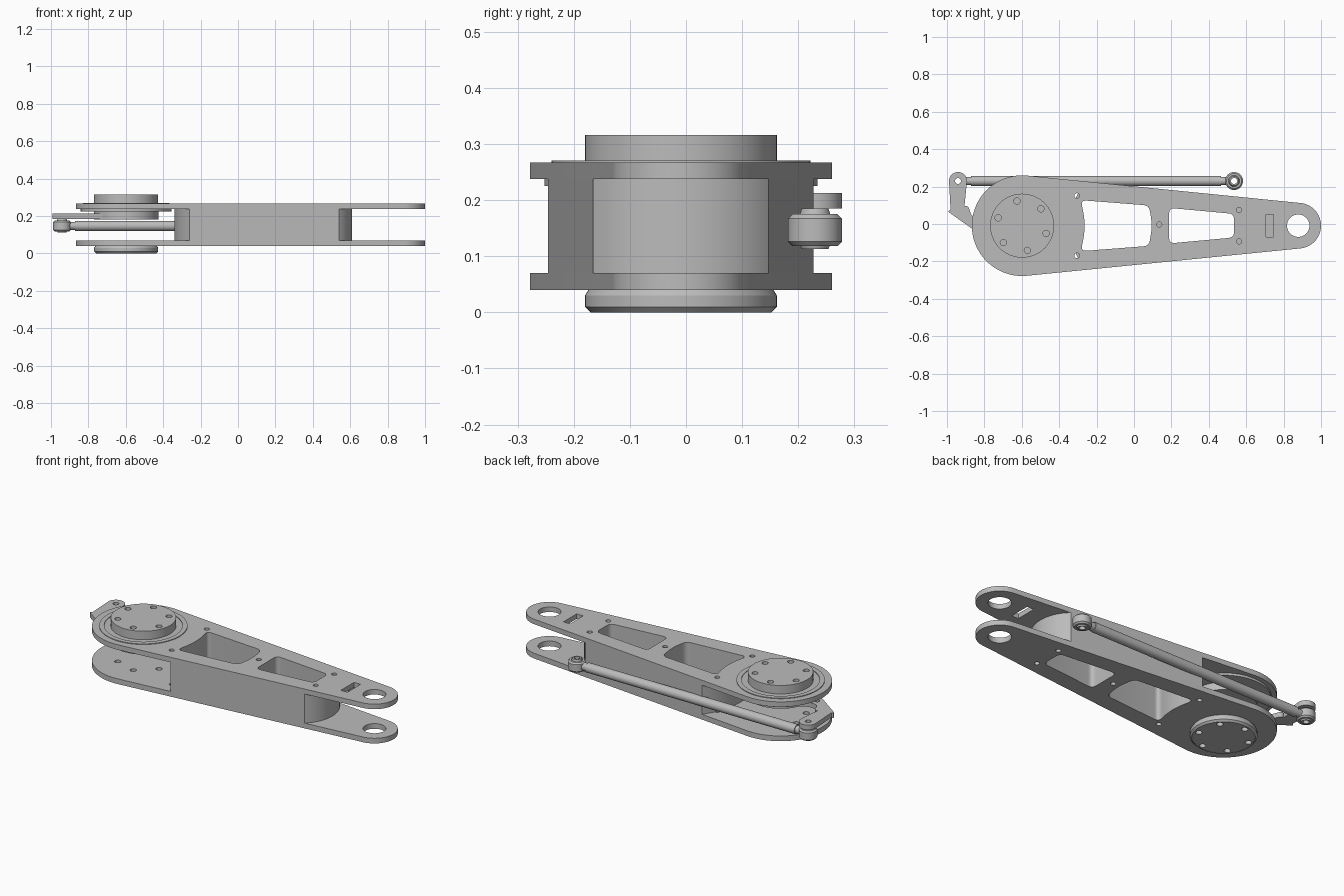
import bpy, bmesh
from math import sin, cos, pi, radians, sqrt, asin
from mathutils import Vector, Matrix

if "Cube" in bpy.data.objects:
    bpy.data.objects.remove(bpy.data.objects["Cube"])

metal = bpy.data.materials.new("machined_grey")
metal.use_nodes = True
GREY = (0.5, 0.5, 0.5, 1)
metal.diffuse_color = GREY
metal.node_tree.nodes["Principled BSDF"].inputs["Base Color"].default_value = GREY

CY = -0.009                      # centre line of the arm
JOINT = Vector((-0.598, CY))     # big pivot
TIP = Vector((0.878, CY))        # small pivot
R_JOINT, R_TIP = 0.269, 0.122
PIN_Y = 0.23
SLOPE = (R_JOINT - R_TIP) / (TIP.x - JOINT.x)
TILT = asin(SLOPE)


def finish(name, mesh):
    mesh.materials.clear()
    mesh.materials.append(metal)
    for p in mesh.polygons:
        p.use_smooth = True
        p.material_index = 0
    mesh.set_sharp_from_angle(angle=radians(30))
    ob = bpy.data.objects.new(name, mesh)
    bpy.context.collection.objects.link(ob)
    return ob


def arc(c, r, a0, a1, n=32):
    return [(c[0] + r * cos(a0 + (a1 - a0) * i / n),
             c[1] + r * sin(a0 + (a1 - a0) * i / n)) for i in range(n + 1)]


def circle(c, r, n=24):
    return arc(c, r, 0, 2 * pi, n)[:-1]


def rounded(points, r, n=6):
    """Polygon with its corners softened by short curves."""
    out = []
    for i, p in enumerate(points):
        p = Vector(p)
        a = (Vector(points[i - 1]) - p).normalized()
        b = (Vector(points[(i + 1) % len(points)]) - p).normalized()
        rad = r[i] if isinstance(r, list) else r
        p0, p1 = p + a * rad, p + b * rad
        for k in range(n + 1):
            t = k / n
            out.append(tuple(p0 * (1 - t) ** 2 + p * 2 * t * (1 - t) + p1 * t * t))
    return out


def slab(name, z0, z1, outline, holes=()):
    """Flat part cut from sheet: outline with holes, between two heights."""
    cu = bpy.data.curves.new(name, 'CURVE')
    cu.dimensions, cu.fill_mode = '2D', 'BOTH'
    cu.extrude = (z1 - z0) / 2
    for loop in [outline, *holes]:
        sp = cu.splines.new('POLY')
        sp.points.add(len(loop) - 1)
        for pt, (x, y) in zip(sp.points, loop):
            pt.co = (x, y, 0, 1)
        sp.use_cyclic_u = True
    tmp = bpy.data.objects.new(name, cu)
    mesh = bpy.data.meshes.new_from_object(tmp)
    bpy.data.objects.remove(tmp)
    bpy.data.curves.remove(cu)
    bm = bmesh.new()
    bm.from_mesh(mesh)
    bmesh.ops.remove_doubles(bm, verts=bm.verts, dist=1e-5)
    bmesh.ops.translate(bm, verts=bm.verts, vec=(0, 0, (z0 + z1) / 2))
    bmesh.ops.recalc_face_normals(bm, faces=bm.faces)
    bm.to_mesh(mesh)
    bm.free()
    return finish(name, mesh)


def lathe(name, centre, profile, n=48):
    """Ring turned from a closed (radius, height) profile."""
    bm = bmesh.new()
    rings = [[bm.verts.new((centre[0] + r * cos(2 * pi * i / n),
                            centre[1] + r * sin(2 * pi * i / n), z))
              for r, z in profile] for i in range(n)]
    m = len(profile)
    for i in range(n):
        a, b = rings[i], rings[(i + 1) % n]
        for j in range(m):
            k = (j + 1) % m
            bm.faces.new((a[j], b[j], b[k], a[k]))
    bmesh.ops.recalc_face_normals(bm, faces=bm.faces)
    mesh = bpy.data.meshes.new(name)
    bm.to_mesh(mesh)
    bm.free()
    return finish(name, mesh)


def half_width(x):
    return (R_JOINT - SLOPE * (x - JOINT.x)) / cos(TILT)


def bulge(x, depth):
    """Shallow arc across the arm at x, bowing outwards by depth."""
    h = half_width(x)
    r = (h * h + depth * depth) / (2 * abs(depth))
    a = asin(h / r)
    if depth > 0:
        return arc((x + depth - r, CY), r, -a, a)
    return arc((x + depth + r, CY), r, pi - a, pi + a)


# Shared cut-outs
bolts = [circle(JOINT + 0.135 * Vector((cos(a), sin(a))), 0.017, 16)
         for a in (radians(42 + 60 * i) for i in range(6))]
front_edge = arc(JOINT, 0.342, -0.41, 0.41, 12)
window_a = rounded([front_edge[0], (0.08, CY - 0.108), (0.098, CY),
                    (0.08, CY + 0.108), front_edge[-1], (-0.256, CY)],
                   [0.03, 0.03, 0.05, 0.03, 0.03, 0.08])
window_b = rounded([(0.188, CY - 0.095), (0.535, CY - 0.063),
                    (0.535, CY + 0.063), (0.188, CY + 0.095)], 0.03)
windows = [window_a, window_b]
screws = [circle((x, CY + y), 0.014, 16) for x, y in
          ((-0.305, 0.16), (-0.305, -0.16), (0.135, 0.006), (0.562, 0.084), (0.562, -0.084))]
slot = [(0.705, CY - 0.06), (0.747, CY - 0.06), (0.747, CY + 0.06), (0.705, CY + 0.06)]
tip_hole = circle(TIP, 0.06, 40)

# Side plates
plate = (arc(TIP, R_TIP, -pi / 2 + TILT, pi / 2 - TILT)
         + arc(JOINT, R_JOINT, pi / 2 - TILT, 3 * pi / 2 + TILT, 56))
slab("lower_plate", 0.04, 0.07, plate, windows + screws + bolts + [tip_hole])
slab("upper_plate", 0.238, 0.267, plate, windows + screws + [slot, tip_hole])

# Core block between the plates
slab("core_block", 0.07, 0.238, bulge(0.54, 0.07) + bulge(-0.26, -0.08), windows)

# Upper joint: cap with blind bolt holes, raised ring, bearing flanges
disc = circle(JOINT, 0.171, 64)
slab("joint_cap_base", 0.24, 0.286, disc)
slab("joint_cap", 0.286, 0.316, disc, bolts)
lathe("joint_ring", JOINT, [(0.205, 0.266), (0.231, 0.266), (0.231, 0.271), (0.205, 0.271)], 64)
slab("bearing_flange", 0.225, 0.238, circle(JOINT, 0.243, 64))
slab("lever_hub", 0.182, 0.225, circle(JOINT, 0.172, 64))

# Lower joint cap with chamfered rim
slab("lower_cap", 0.001, 0.04, circle(JOINT, 0.158, 64), bolts)
lathe("lower_cap_rim", JOINT, [(0.156, 0), (0.161, 0), (0.171, 0.01), (0.171, 0.03),
                               (0.165, 0.04), (0.156, 0.04)], 64)

# Crank lever
PIN_X = -0.941
lever = rounded([(-1.0, 0.07), (-0.69, -0.15), (-0.6, 0), (-0.64, 0.158), (-0.8, 0.03),
                 (-0.868, 0.04), (-0.887, 0.1)], [0.02, 0.01, 0.01, 0.01, 0.03, 0.02, 0.02])
lever += arc((PIN_X, PIN_Y), 0.048, 0, pi, 24)
slab("crank_lever", 0.185, 0.213, lever, [circle((PIN_X, PIN_Y), 0.016, 16),
                                          circle((-0.835, -0.005), 0.013, 16)])

# Push rod with an eye at each end
ends = {"lever": PIN_X, "arm": 0.535}
for side, x in ends.items():
    lathe(f"{side}_rod_eye", (x, PIN_Y),
          [(0.03, 0.118), (0.04, 0.118), (0.048, 0.126), (0.048, 0.167),
           (0.04, 0.175), (0.03, 0.175)])
    lathe(f"{side}_rod_bearing", (x, PIN_Y),
          [(0.016, 0.113), (0.024, 0.113), (0.031, 0.13), (0.031, 0.163),
           (0.024, 0.185), (0.016, 0.185)])


def rod(name, x0, x1, r):
    bm = bmesh.new()
    bmesh.ops.create_cone(bm, cap_ends=True, segments=32, radius1=r, radius2=r, depth=x1 - x0,
                          matrix=Matrix.Translation(((x0 + x1) / 2, PIN_Y, 0.147))
                          @ Matrix.Rotation(pi / 2, 4, 'Y'))
    mesh = bpy.data.meshes.new(name)
    bm.to_mesh(mesh)
    bm.free()
    finish(name, mesh)


rod("push_rod", PIN_X + 0.07, 0.465, 0.027)
rod("lever_rod_neck", PIN_X + 0.038, PIN_X + 0.08, 0.022)
rod("arm_rod_neck", 0.455, 0.497, 0.022)
